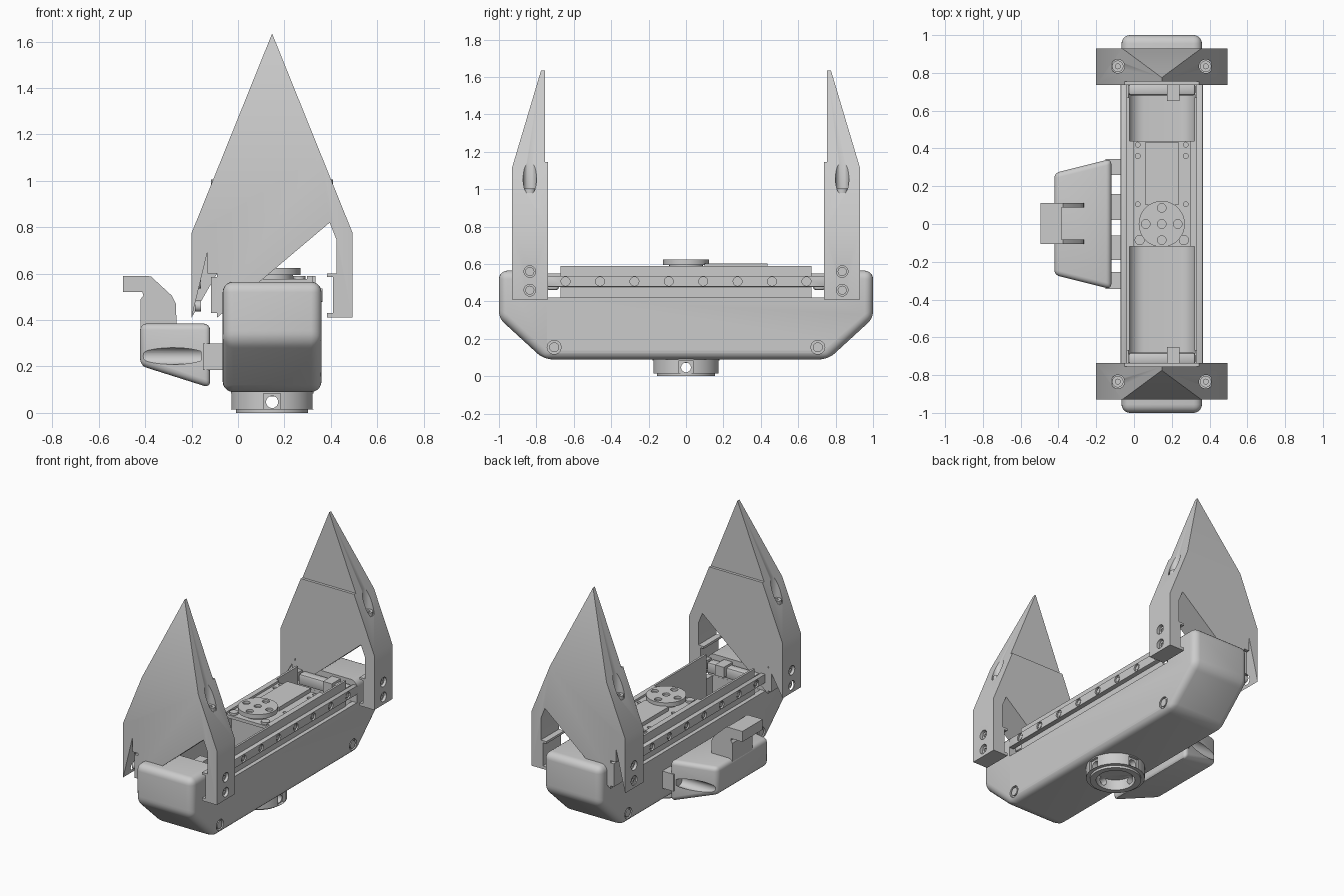
import bpy, bmesh, math
from mathutils import Vector, Matrix

if "Cube" in bpy.data.objects:
    bpy.data.objects.remove(bpy.data.objects["Cube"])

C = 0.147  # x centre line of the main body


def finish(name, bm):
    bmesh.ops.recalc_face_normals(bm, faces=bm.faces)
    me = bpy.data.meshes.new(name)
    bm.to_mesh(me)
    bm.free()
    ob = bpy.data.objects.new(name, me)
    bpy.context.collection.objects.link(ob)
    return ob


def prism(name, pts, axis, a, b, bevel=0, seg=4, cuts=()):
    """Extrude a 2D outline along an axis, slice with planes, then round edges."""
    place = {'x': lambda p, t: (t, p[0], p[1]),
             'y': lambda p, t: (p[0], t, p[1]),
             'z': lambda p, t: (p[0], p[1], t)}[axis]
    bm = bmesh.new()
    face = bm.faces.new([bm.verts.new(place(p, a)) for p in pts])
    ext = bmesh.ops.extrude_face_region(bm, geom=[face])
    move = Vector(place((0, 0), b - a))
    bmesh.ops.translate(bm, vec=move, verts=[v for v in ext['geom'] if isinstance(v, bmesh.types.BMVert)])
    for co, no in cuts:
        res = bmesh.ops.bisect_plane(bm, geom=bm.verts[:] + bm.edges[:] + bm.faces[:],
                                     plane_co=co, plane_no=no, clear_outer=True)
        edges = [e for e in res['geom_cut'] if isinstance(e, bmesh.types.BMEdge)]
        bmesh.ops.edgenet_fill(bm, edges=edges)
    bmesh.ops.recalc_face_normals(bm, faces=bm.faces)
    if bevel:
        bmesh.ops.bevel(bm, geom=bm.edges[:], offset=bevel, segments=seg, profile=0.5, affect='EDGES')
    return finish(name, bm)


def box(name, x, y, z, bevel=0):
    return prism(name, [(x[0], y[0]), (x[1], y[0]), (x[1], y[1]), (x[0], y[1])], 'z', z[0], z[1], bevel, 2)


def cyl(name, axis, r, centre, depth, n=32):
    bm = bmesh.new()
    rot = {'x': Matrix.Rotation(math.pi / 2, 4, 'Y'), 'y': Matrix.Rotation(math.pi / 2, 4, 'X'),
           'z': Matrix.Identity(4)}[axis]
    bmesh.ops.create_cone(bm, cap_ends=True, segments=n, radius1=r, radius2=r, depth=depth,
                          matrix=Matrix.Translation(centre) @ rot)
    return finish(name, bm)


def apply(ob, mod):
    bpy.context.view_layer.objects.active = ob
    bpy.ops.object.modifier_apply(modifier=mod.name)


def cut(ob, *cutters):
    for c in cutters:
        m = ob.modifiers.new('cut', 'BOOLEAN')
        m.operation, m.solver, m.object = 'DIFFERENCE', 'EXACT', c
        apply(ob, m)
        bpy.data.objects.remove(c)


def mirror_y(ob):
    m = ob.modifiers.new('mirror', 'MIRROR')
    m.use_axis = (False, True, False)
    m.use_mirror_merge = False
    apply(ob, m)


# Main housing: boat-shaped shell with raised rounded ends and a rounded trough
side = [(-1, .565), (-1, .31), (-.76, .09), (.76, .09), (1, .31), (1, .565)]
housing = prism('housing', side, 'x', -.066, .36, .045, 5)
trough = [(-.03, .7)]
for i in range(9):
    t = math.pi + i * math.pi / 16
    trough.append((.055 + .085 * math.cos(t), .27 + .085 * math.sin(t)))
trough += [(2 * C - x, z) for x, z in reversed(trough)]
cut(housing, box('c', (-.3, .6), (-.745, .745), (.42, .8)),
    prism('c', trough, 'y', -.744, .744))
for y in (-.705, .705):
    for s in (-1, 1):
        cut(housing, cyl('c', 'x', .037, (C + s * .213, y, .155), .03))
        cyl('housing_bolt', 'x', .026, (C + s * .203, y, .155), .016)

# Side walls, rails with screws, end bars
for s in (-1, 1):
    def span(a, b):
        return tuple(sorted((C + s * a, C + s * b)))
    box('inner_wall', span(.172, .186), (-.67, .67), (.3, .59))
    box('wall_flange', span(.15, .18), (-.12, .44), (.57, .59))
    rail = box('rail', span(.184, .218), (-.745, .745), (.478, .537), .004)
    for i in range(8):
        y = (i - 3.5) * .184
        cut(rail, cyl('c', 'x', .024, (C + s * .218, y, .507), .02, 20))
        cyl('rail_screw', 'x', .015, (C + s * .209, y, .507), .01, 16)
    box('end_bar', (-.03, .325), tuple(sorted((s * .68, s * .744))), (.46, .535), .015)
    box('end_stop', (.175, .24), tuple(sorted((s * .65, s * .744))), (.48, .55))

# Drive unit: motor, mounting plate, spine and output disc
box('motor_case', (.03, .264), (-.11, .42), (.24, .565))
plate = box('mount_plate', (-.025, .319), (-.12, .44), (.555, .576))
for x in (.02, .274):
    for y in (.42, .36, .105):
        cut(plate, cyl('c', 'z', .013, (x, y, .576), .03, 16))
    cyl('plate_screw', 'z', .027, (C + (x - C) * .92, -.085, .58), .02, 20)
box('motor_spine', (.06, .235), (.1, .435), (.57, .602))
cyl('disc_hub', 'z', .09, (C, 0, .585), .03)
disc = cyl('output_disc', 'z', .122, (C, 0, .61), .03, 48)
for x, y in ((0, 0), (.085, 0), (-.085, 0), (0, .085), (0, -.085)):
    cut(disc, cyl('c', 'z', .023, (C + x, y, .625), .03, 20))

# Pointed jaws: forked front outline, sloped outer face, stepped inner face
half = [(.2375, .41), (.2375, .43), (.263, .43), (.263, .585), (.2375, .585), (.2375, .6),
        (.278, .6), (.278, .745), (.248, .82)]
outer = [(.347, .41), (.347, .775)]
right = [(C + x, z) for x, z in half]
left = [(2 * C - x, z) for x, z in reversed(right)]
outline = right[::-1] + [(C + x, z) for x, z in outer] + [(C, 1.635)] + \
    [(C - x, z) for x, z in reversed(outer)] + left[::1]
jaw = prism('jaws', outline, 'y', .737, .93, cuts=[((0, .93, 1.115), (0, .52, .155))])
cut(jaw, box('c', (-.5, .8), (.6, .755), (1.145, 2)))
for s in (-1, 1):
    cut(jaw, cyl('c', 'z', .036, (C + s * .233, .835, 1.23), .5))
    head = cyl('jaw_top_screw', 'z', .03, (C + s * .233, .835, .99), .03, 24)
    cut(head, cyl('c', 'z', .014, (C + s * .233, .835, 1.01), .03, 6))
    mirror_y(head)
    for z in (.46, .56):
        cut(jaw, cyl('c', 'x', .031, (C + s * .347, .835, z), .06))
        screw = cyl('jaw_side_screw', 'x', .024, (C + s * .32, .835, z), .025, 24)
        cut(screw, cyl('c', 'x', .012, (C + s * .335, .835, z), .02, 6))
        mirror_y(screw)
mirror_y(jaw)
mirror_y(cyl('jaw_pin', 'z', .025, (C, .835, .79), .09, 24))

# Round base socket, hollow from below with four screw holes
base = cyl('base_socket', 'z', .178, (C, 0, .0575), .085, 64)
lip = cyl('base_lip', 'z', .155, (C, 0, .01), .02, 64)
cut(base, cyl('c', 'z', .118, (C, 0, .02), .1, 48))
cut(lip, cyl('c', 'z', .118, (C, 0, .02), .1, 48))
for dx, dy in ((1, 0), (-1, 0), (0, 1), (0, -1)):
    hx, hy = (.02, .037) if dx else (.037, .02)
    px, py = C + dx * .18, dy * .18
    cut(base, box('c', (px - hx, px + hx), (py - hy, py + hy), (.016, .084)))
    cut(base, cyl('c', 'x' if dx else 'y', .026, (C + dx * .14, dy * .14, .047), .08, 24))

# Side pod: tapered block with slanted underside and screw channels in its ends
pod_top = [(-.12, -.345), (-.12, .345), (-.422, .27), (-.422, -.27)]
pod = prism('side_pod', pod_top, 'z', .05, .385, .028, 4,
            cuts=[((-.12, 0, .108), (-.095, 0, -.3))])
for y in (-.305, .305):
    cut(pod, cyl('c', 'x', .036, (-.345, y, .245), .37))
for a, b in ((-.345, -.255), (-.19, -.06), (.02, .16), (.26, .345)):
    box('pod_lug', (-.15, -.06), (a, b), (.185, .3))

# Hook on the pod: wall with lip, braced by two curved-looking side fins
box_wall = [(-.495, .52), (-.495, .59), (-.383, .59), (-.383, .36), (-.42, .36), (-.42, .49), (-.408, .505),
            (-.412, .52)]
prism('hook', box_wall, 'y', -.105, .11)
fin = [(-.384, .36), (-.384, .588), (-.375, .588), (-.285, .505), (-.267, .47), (-.265, .36)]
for a, b in ((-.105, -.083), (.088, .11)):
    prism('hook_fin', fin, 'y', a, b)

# Smooth curved surfaces, keep hard edges
for ob in bpy.context.scene.objects:
    ob.select_set(True)
bpy.context.view_layer.objects.active = housing
bpy.ops.object.shade_smooth_by_angle(angle=math.radians(30))
